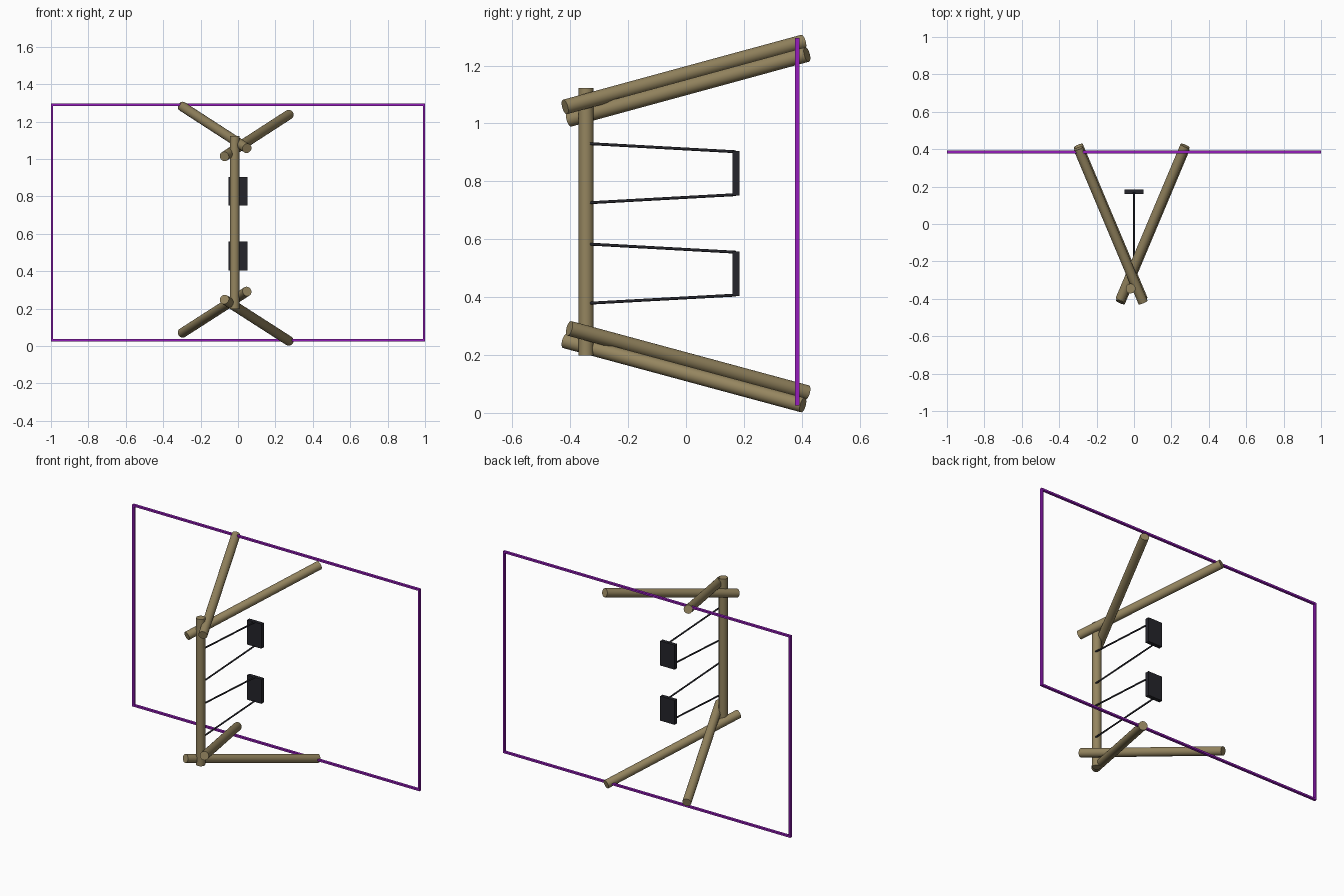
import bpy
from mathutils import Vector

if "Cube" in bpy.data.objects:
    bpy.data.objects.remove(bpy.data.objects["Cube"])


def material(name, rgb):
    m = bpy.data.materials.new(name)
    m.diffuse_color = (*rgb, 1)
    m.use_nodes = True
    m.node_tree.nodes["Principled BSDF"].inputs["Base Color"].default_value = m.diffuse_color
    return m


wood = material("wood", (0.30, 0.235, 0.115))
dark = material("dark_rubber", (0.018, 0.018, 0.024))
purple = material("purple_edging", (0.30, 0.012, 0.50))


def rod(name, a, b, radius, mat, sides=24):
    a, b = Vector(a), Vector(b)
    bpy.ops.mesh.primitive_cylinder_add(vertices=sides, radius=radius,
                                        depth=(b - a).length, location=(a + b) / 2)
    ob = bpy.context.object
    ob.name = name
    ob.rotation_euler = (b - a).to_track_quat('Z', 'Y').to_euler()
    ob.data.materials.append(mat)
    bpy.ops.object.shade_smooth_by_angle()
    return ob


def box(name, center, size, mat):
    bpy.ops.mesh.primitive_cube_add(size=1, location=center)
    ob = bpy.context.object
    ob.name = name
    ob.scale = size
    bpy.ops.object.transform_apply(location=False, rotation=False, scale=True)
    ob.data.materials.append(mat)
    return ob


# Main beam, upright because the swing set lies on its back
rod("beam", (-0.018, -0.345, 0.198), (-0.018, -0.345, 1.122), 0.026, wood)

# Crossed leg pairs at both ends of the beam
legs = {
    "upper_left_leg": ((0.048, -0.418, 1.057), (-0.298, 0.404, 1.281)),
    "upper_right_leg": ((-0.073, -0.403, 1.014), (0.273, 0.418, 1.238)),
    "lower_left_leg": ((0.048, -0.403, 0.292), (-0.298, 0.418, 0.070)),
    "lower_right_leg": ((-0.073, -0.418, 0.249), (0.273, 0.404, 0.027)),
}
for name, (a, b) in legs.items():
    rod(name, a, b, 0.026, wood)

# Two swings, each a seat on a pair of ropes
for i, z in enumerate((0.481, 0.828), 1):
    box(f"seat_{i}", (0, 0.173, z), (0.10, 0.024, 0.154), dark)
    for side, s in (("lower", -1), ("upper", 1)):
        rod(f"{side}_rope_{i}", (0, -0.332, z + s * 0.102),
            (0, 0.173, z + s * 0.074), 0.005, dark, 12)

# Ground boundary outline
t, d, y = 0.011, 0.016, 0.384
z0, z1 = 0.031, 1.290
for side, z in (("bottom", z0), ("top", z1)):
    box(f"{side}_edging", (0, y, z), (2.0, d, t), purple)
for side, s in (("left", -1), ("right", 1)):
    box(f"{side}_edging", (s * (1 - t / 2), y, (z0 + z1) / 2), (t, d, z1 - z0 - t), purple)
